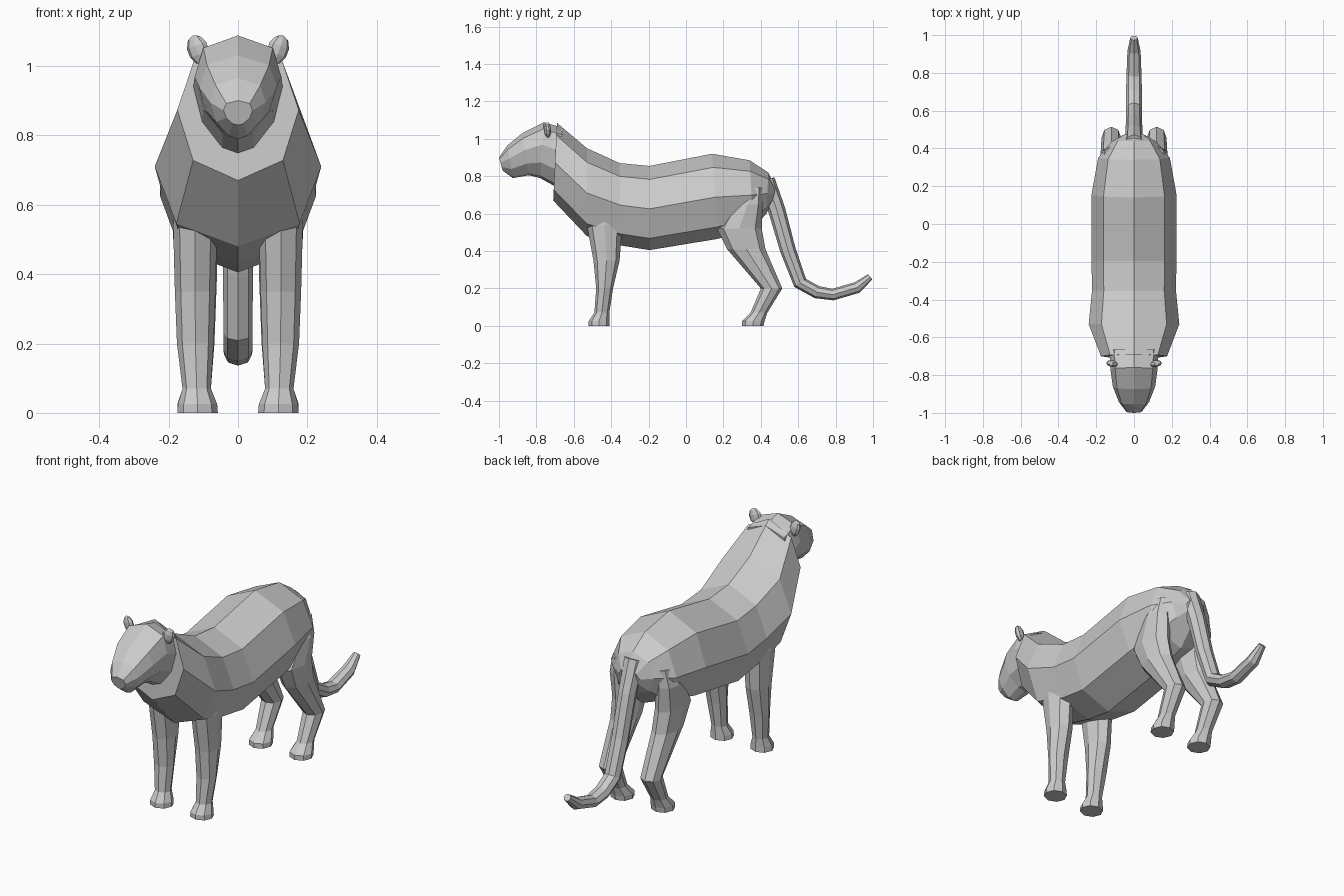
import bpy, bmesh
from math import sin, cos, tau
from mathutils import Vector, Matrix

if "Cube" in bpy.data.objects:
    bpy.data.objects.remove(bpy.data.objects["Cube"])


def loft(name, rings, sides=(1,)):
    """Skin a list of equal-sized rings, cap both ends, repeat for each mirror side."""
    for s in sides:
        bm = bmesh.new()
        vs = [[bm.verts.new((s * p[0], p[1], p[2])) for p in r] for r in rings]
        n = len(vs[0])
        for a, b in zip(vs, vs[1:]):
            for i in range(n):
                j = (i + 1) % n
                bm.faces.new((a[i], a[j], b[j], b[i]))
        bm.faces.new(vs[0])
        bm.faces.new(vs[-1])
        bmesh.ops.recalc_face_normals(bm, faces=bm.faces)
        finish(name, bm, s if len(sides) > 1 else 0)


def finish(name, bm, s):
    name += {0: "", 1: "_left", -1: "_right"}[s]
    me = bpy.data.meshes.new(name)
    bm.to_mesh(me)
    bm.free()
    bpy.context.collection.objects.link(bpy.data.objects.new(name, me))


def section(row, prof):
    """Symmetric ring from (top y, top z, bottom y, bottom z, half width)."""
    yt, zt, yb, zb, w = row
    full = prof + [(-x, f) for x, f in prof[-2:0:-1]]
    return [(w * x, yt + (yb - yt) * f, zt + (zb - zt) * f) for x, f in full]


def leg_ring(row, n=8):
    """Level oval ring from (z, y min, y max, x min, x max)."""
    z, y0, y1, x0, x1 = row
    return [((x0 + x1) / 2 + (x1 - x0) / 2 * cos(tau * i / n),
             (y0 + y1) / 2 + (y1 - y0) / 2 * sin(tau * i / n), z) for i in range(n)]


# Body, from neck to rump
body_profile = [(0, 0), (.72, .16), (1, .51), (.74, .86), (0, 1)]
body = [(-.69, 1.085, -.71, .67, .175), (-.53, .95, -.53, .48, .24),
        (-.355, .87, -.35, .43, .222), (-.195, .855, -.195, .405, .225),
        (.14, .92, .17, .465, .225), (.34, .885, .36, .52, .19),
        (.44, .82, .43, .60, .12), (.48, .74, .46, .66, .06)]
loft("body", [section(r, body_profile) for r in body])

# Head with tapering muzzle
head_profile = [(0, 0), (.8, .12), (1, .4), (.8, .72), (.35, .95), (0, 1)]
head = [(-.66, 1.06, -.69, .74, .13), (-.76, 1.088, -.78, .79, .125),
        (-.875, 1.03, -.84, .805, .112), (-.955, .965, -.925, .79, .08),
        (-1.0, .90, -.98, .83, .042)]
loft("head", [section(r, head_profile) for r in head])

# Ears
for s in (1, -1):
    bm = bmesh.new()
    bmesh.ops.create_uvsphere(
        bm, u_segments=8, v_segments=5, radius=1,
        matrix=Matrix.Translation((s * .115, -.74, 1.047))
        @ Matrix.Rotation(s * .35, 4, 'Y') @ Matrix.Rotation(s * .25, 4, 'Z')
        @ Matrix.Diagonal((.032, .018, .044, 1)))
    finish("ear", bm, s)

# Front legs with paws
front = [(0, -.52, -.41, .058, .175), (.025, -.52, -.41, .06, .173),
         (.07, -.49, -.41, .078, .16), (.2, -.48, -.39, .07, .176),
         (.35, -.495, -.355, .065, .182), (.54, -.53, -.34, .06, .187),
         (.64, -.51, -.37, .08, .18)]
loft("front_leg", [leg_ring(r) for r in front], (1, -1))

# Hind legs with hock and paws
hind = [(0, .30, .415, .06, .175), (.025, .30, .42, .06, .175),
        (.07, .345, .435, .078, .16), (.2, .40, .515, .068, .172),
        (.41, .22, .425, .06, .18), (.52, .165, .405, .06, .188),
        (.65, .25, .41, .07, .19), (.74, .28, .41, .09, .165)]
loft("hind_leg", [leg_ring(r) for r in hind], (1, -1))

# Tail, swept along a side-view path: (y, z, half width, half thickness)
path = [(.43, .78, .05, .045), (.485, .62, .045, .046), (.545, .405, .043, .042),
        (.61, .23, .042, .038), (.70, .18, .042, .034), (.785, .167, .04, .031),
        (.915, .205, .035, .031), (.985, .262, .02, .018)]
rings = []
for i, (y, z, w, t) in enumerate(path):
    a, b = path[max(i - 1, 0)], path[min(i + 1, len(path) - 1)]
    d = Vector((b[0] - a[0], b[1] - a[1])).normalized()
    rings.append([(w * cos(tau * k / 8), y - d.y * t * sin(tau * k / 8),
                   z + d.x * t * sin(tau * k / 8)) for k in range(8)])
loft("tail", rings)
